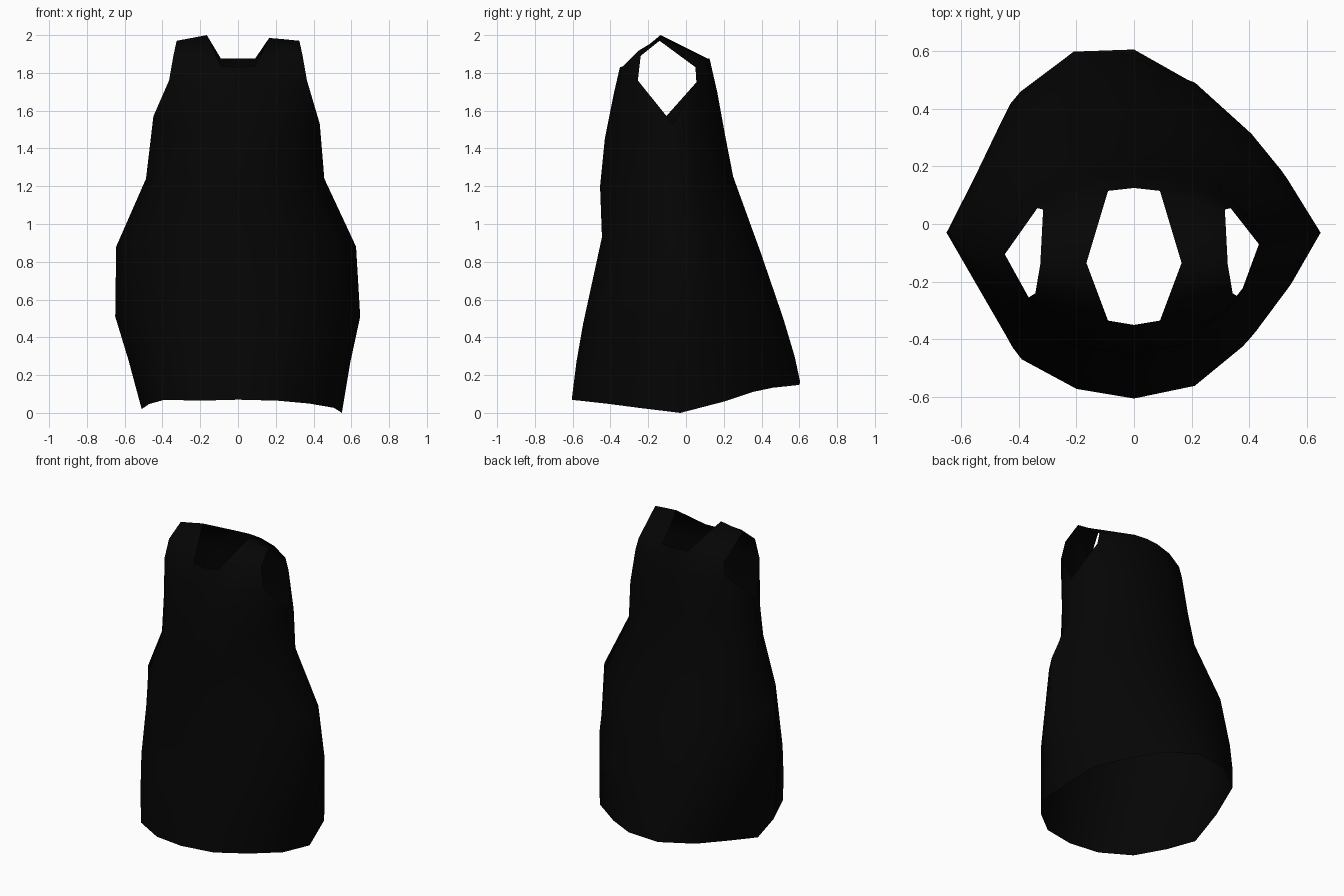
import bpy, bmesh, math

if "Cube" in bpy.data.objects:
    bpy.data.objects.remove(bpy.data.objects["Cube"])

fabric = bpy.data.materials.new("black fabric")
fabric.diffuse_color = (0.0015, 0.0015, 0.0015, 1)
fabric.use_nodes = True
fabric.node_tree.nodes["Principled BSDF"].inputs["Base Color"].default_value = fabric.diffuse_color

# Body rings: side z, front z, back z, left width, right width, front y, back y, middle y,
# then how strongly the hem drape and the hip shape act
RINGS = [
    (0.00, 0.07, 0.16, 0.51, 0.55, -0.605, 0.605, -0.03, 1, 0),
    (0.27, 0.27, 0.30, 0.58, 0.595, -0.580, 0.575, -0.03, .5, .5),
    (0.51, 0.47, 0.50, 0.65, 0.647, -0.545, 0.515, -0.03, 0, 1),
    (0.88, 0.93, 0.85, 0.645, 0.625, -0.445, 0.395, -0.03, 0, 1),
    (1.24, 1.20, 1.25, 0.487, 0.457, -0.455, 0.250, -0.06, 0, .7),
    (1.53, 1.45, 1.48, 0.447, 0.433, -0.430, 0.205, -0.07, 0, .25),
]
# Uneven outline of the hem and of the hips, going round from the front
HEM = [1, 1, .97, 1, 1, .97, .87, .9, 1, 1.07, 1.09, 1, 1, 1, 1.08, 1.02]
HIP = [1, .97, .93, .91, 1, .89, .89, .96, 1, 1.02, 1, .92, 1, .91, .97, 1]
N = 16

bm = bmesh.new()
rings = []
for zs, zf, zb, wl, wr, yf, yb, ym, hem, hip in RINGS:
    ring = []
    for k in range(N):
        a = 2 * math.pi * k / N
        s, c = math.sin(a), math.cos(a)
        d = 1 + (HEM[k] - 1) * hem + (HIP[k] - 1) * hip
        x = s * (wr if s > 0 else wl) * d
        y = ym + ((yf - ym) * c if c > 0 else (yb - ym) * -c) * d
        z = zs + ((zf if c > 0 else zb) - zs) * abs(c)
        if s < -0.5:
            z += 0.02 * hem
        ring.append(bm.verts.new((x, y, z)))
    rings.append(ring)
rings[-1][12].co = (-.448, -.105, 1.57)      # bottom of the left armhole
for lo, hi in zip(rings, rings[1:]):
    for k in range(N):
        j = (k + 1) % N
        bm.faces.new((lo[k], lo[j], hi[j], hi[k]))

# Shoulder straps: rows from the chest over the shoulder to the back,
# each running from the neck edge to the armhole edge
STRAP = [
    [(.14, -.37, 1.70), (.27, -.33, 1.73), (.365, -.255, 1.76)],
    [(.09, -.335, 1.835), (.235, -.25, 1.918), (.342, -.24, 1.89)],
    [(.165, -.135, 2.0), (.245, -.138, 1.985), (.325, -.14, 1.97)],
    [(.09, .115, 1.875), (.20, .095, 1.86), (.315, .05, 1.83)],
    [(.15, .155, 1.70), (.25, .115, 1.72), (.335, .055, 1.75)],
]
MIDDLE = [(0, -.38, 1.70), (0, -.35, 1.83), (0, .125, 1.875), (0, .165, 1.70)]
chest, neck_front, neck_back, back = [bm.verts.new(p) for p in MIDDLE]
top = rings[-1]
for side in (1, -1):
    g = [[bm.verts.new((side * x, y, z)) for x, y, z in row] for row in STRAP]
    if side == 1:                            # the right strap sits a little lower
        g[2][0].co.z -= .015
        g[2][1].co.z -= .007
    r = [top[(side * k) % N] for k in range(9)]
    for a, b in zip(g, g[1:]):
        for i in range(2):
            bm.faces.new((a[i], a[i + 1], b[i + 1], b[i]))
    # chest and back panels joining the body to the straps
    front_row = [chest] + g[0]
    back_row = [back] + g[-1]
    for i in range(3):
        bm.faces.new((r[i], r[i + 1], front_row[i + 1], front_row[i]))
        bm.faces.new((r[8 - i], r[7 - i], back_row[i + 1], back_row[i]))
    bm.faces.new((r[3], r[4], front_row[3]))
    bm.faces.new((r[5], r[4], back_row[3]))
    # neckline panels
    bm.faces.new((chest, g[0][0], g[1][0], neck_front))
    bm.faces.new((back, g[-1][0], g[3][0], neck_back))

bmesh.ops.recalc_face_normals(bm, faces=bm.faces[:])
for f in bm.faces:
    f.smooth = True
mesh = bpy.data.meshes.new("sleeveless_dress")
bm.to_mesh(mesh)
bm.free()
mesh.materials.append(fabric)
dress = bpy.data.objects.new("sleeveless_dress", mesh)
bpy.context.collection.objects.link(dress)
